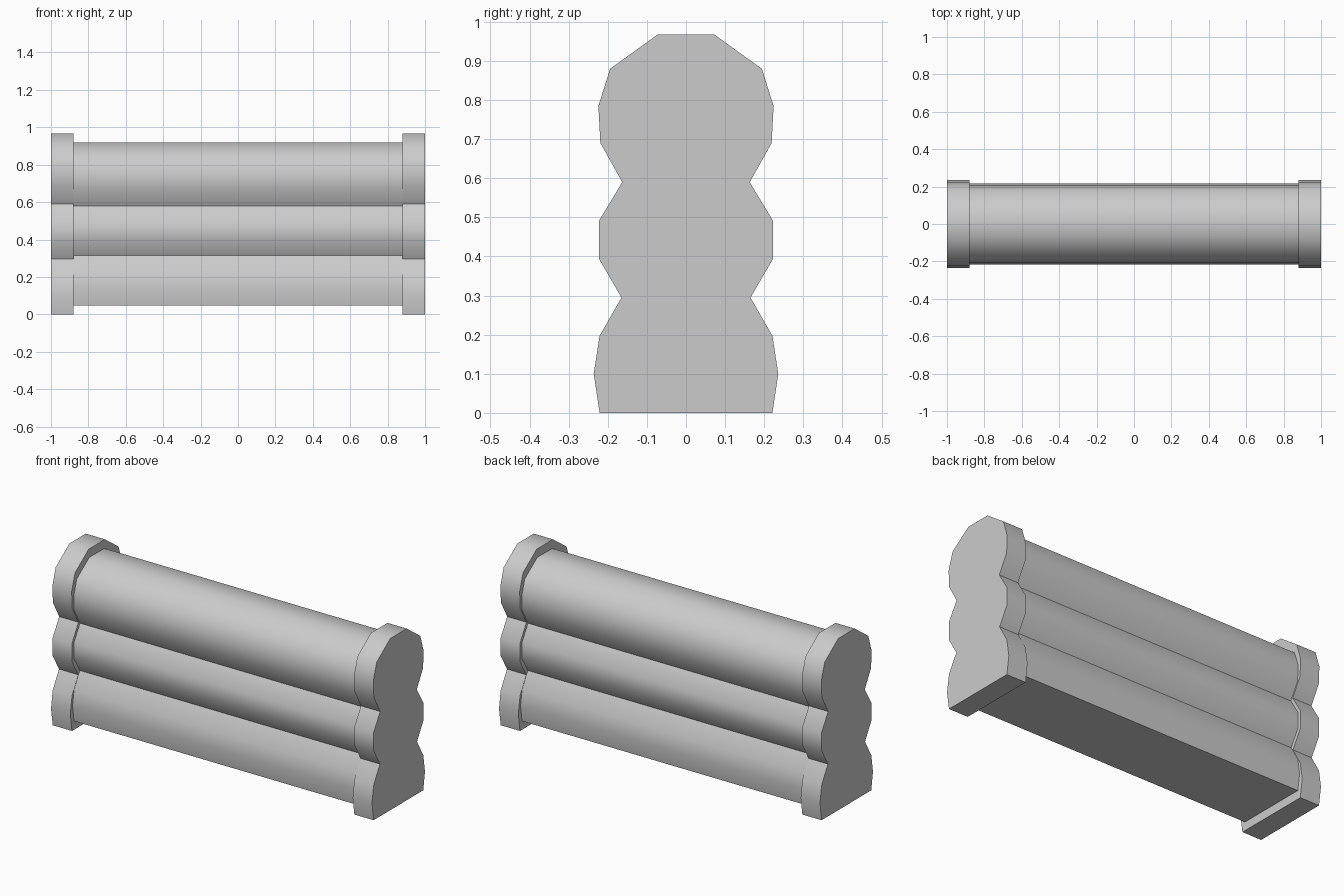
import bpy
import bmesh
from math import radians

cube = bpy.data.objects.get("Cube")
if cube:
    bpy.data.objects.remove(cube, do_unlink=True)

grey = bpy.data.materials.new("light_grey")
grey.use_nodes = True
colour = (0.6, 0.6, 0.6, 1)
grey.diffuse_color = colour
grey.node_tree.nodes["Principled BSDF"].inputs["Base Color"].default_value = colour

# Half outline of three stacked logs, bottom to top: (y, z)
HALF = [(0.221, 0), (0.236, 0.1), (0.221, 0.197), (0.165, 0.295),
        (0.222, 0.393), (0.222, 0.492), (0.163, 0.59), (0.219, 0.69),
        (0.224, 0.785), (0.194, 0.88), (0.073, 0.967)]
MID = 0.483


def stack(name, x0, x1, sy=1, sz=1):
    """Extrude the log outline along x, scaled about its middle."""
    outline = HALF + [(-y, z) for y, z in reversed(HALF)]
    bm = bmesh.new()
    face = bm.faces.new([bm.verts.new((x0, y * sy, MID + (z - MID) * sz))
                         for y, z in outline])
    ext = bmesh.ops.extrude_face_region(bm, geom=[face], use_keep_orig=True)
    moved = [g for g in ext["geom"] if isinstance(g, bmesh.types.BMVert)]
    bmesh.ops.translate(bm, verts=moved, vec=(x1 - x0, 0, 0))
    bmesh.ops.recalc_face_normals(bm, faces=bm.faces)
    mesh = bpy.data.meshes.new(name)
    bm.to_mesh(mesh)
    bm.free()
    mesh.materials.append(grey)
    obj = bpy.data.objects.new(name, mesh)
    bpy.context.collection.objects.link(obj)
    # Rounded logs, crisp grooves and ends
    bpy.ops.object.select_all(action="DESELECT")
    obj.select_set(True)
    bpy.context.view_layer.objects.active = obj
    bpy.ops.object.shade_smooth_by_angle(angle=radians(45))


# Long logs, then the thicker collar at each end
stack("log_body", -0.89, 0.89, 0.915, 0.9)
stack("right_end_collar", -1, -0.88)
stack("left_end_collar", 0.88, 1)
